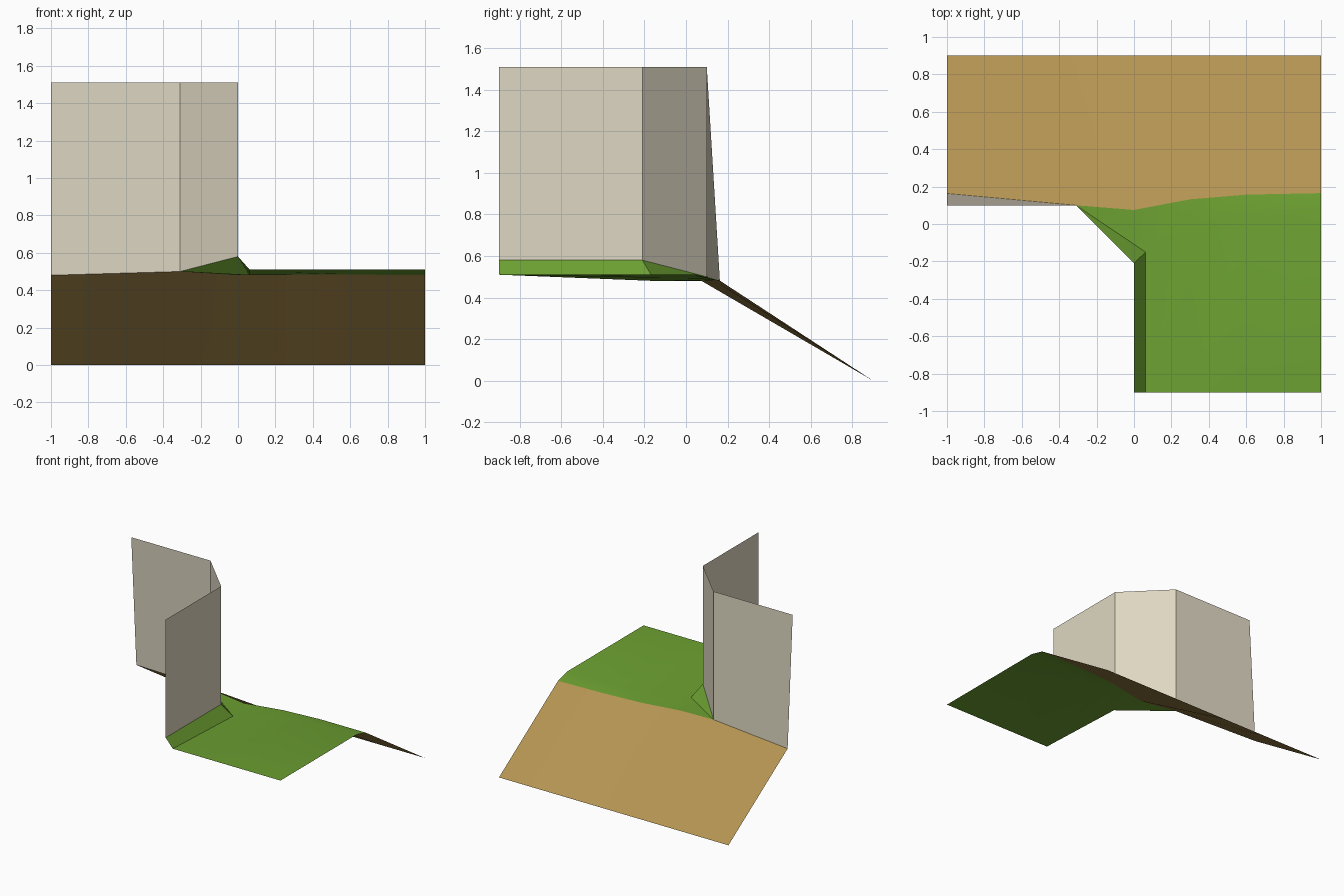
import bpy
import bmesh
import math

if "Cube" in bpy.data.objects:
    bpy.data.objects.remove(bpy.data.objects["Cube"])


def material(name, rgb):
    m = bpy.data.materials.new(name)
    m.diffuse_color = (*rgb, 1)
    m.use_nodes = True
    m.node_tree.nodes["Principled BSDF"].inputs["Base Color"].default_value = m.diffuse_color
    return m


def sheet(name, rows, mat, facing, smooth=False):
    """Loft faces between rows of points, welding repeated points."""
    bm = bmesh.new()
    cache = {}
    grid = [[cache.setdefault(p, None) or cache.update({p: bm.verts.new(p)}) or cache[p]
             for p in row] for row in rows]
    for r0, r1 in zip(grid, grid[1:]):
        for i in range(len(r0) - 1):
            corners = list(dict.fromkeys((r0[i], r0[i + 1], r1[i + 1], r1[i])))
            if len(corners) > 2:
                f = bm.faces.new(corners)
                f.normal_update()
                if sum(a * b for a, b in zip(f.normal, facing)) < 0:
                    f.normal_flip()
    me = bpy.data.meshes.new(name)
    bm.to_mesh(me)
    bm.free()
    me.materials.append(mat)
    ob = bpy.data.objects.new(name, me)
    bpy.context.collection.objects.link(ob)
    if smooth:
        bpy.context.view_layer.objects.active = ob
        ob.select_set(True)
        bpy.ops.object.shade_smooth_by_angle(angle=math.radians(30))
        ob.select_set(False)
    return ob


stone = material("pale stone", (0.73, 0.68, 0.54))
green = material("grass green", (0.15, 0.352, 0.031))
earth = material("sandy earth", (0.456, 0.296, 0.084))

# Cliff wall with a chamfered corner; its foot follows the ground
wall_top = [(-1, 0.1, 1.51), (-0.31, 0.1, 1.51), (0, -0.21, 1.51), (0, -0.9, 1.51)]
wall_foot = [(-1, 0.163, 0.48), (-0.31, 0.1, 0.5), (0, -0.21, 0.58), (0, -0.9, 0.58)]
sheet("cliff_wall", [wall_top, wall_foot], stone, (1, 1, 0))

# Grass bank along the foot of the wall, fading out at the corner
corner = wall_foot[1]
bank_foot = [corner, (0.062, -0.15, 0.48), (0.062, -0.9, 0.51)]
sheet("grass_bank", [wall_foot[1:], bank_foot], green, (0, 0, 1))

# Grass ledge: front edge, crest and outer rim
front = [bank_foot[2]] * 2 + [(0.3, -0.9, 0.51), (0.6, -0.9, 0.51), (1, -0.9, 0.51)]
crest = [bank_foot[1]] * 2 + [(0.3, 0.0, 0.493), (0.6, 0.04, 0.505), (1, 0.05, 0.51)]
rim = [corner, (0, 0.075, 0.48), (0.3, 0.132, 0.483), (0.6, 0.157, 0.484), (1, 0.165, 0.48)]
sheet("grass_ledge", [front, crest, rim], green, (0, 0, 1), True)

# Earth slope falling from the rim to the ground
slope_top = [wall_foot[0]] + rim
slope_base = [(x, 0.9, 0) for x in (-1, -0.5, -0.1, 0.3, 0.6, 1)]
sheet("earth_slope", [slope_top, slope_base], earth, (0, 0, 1), True)
